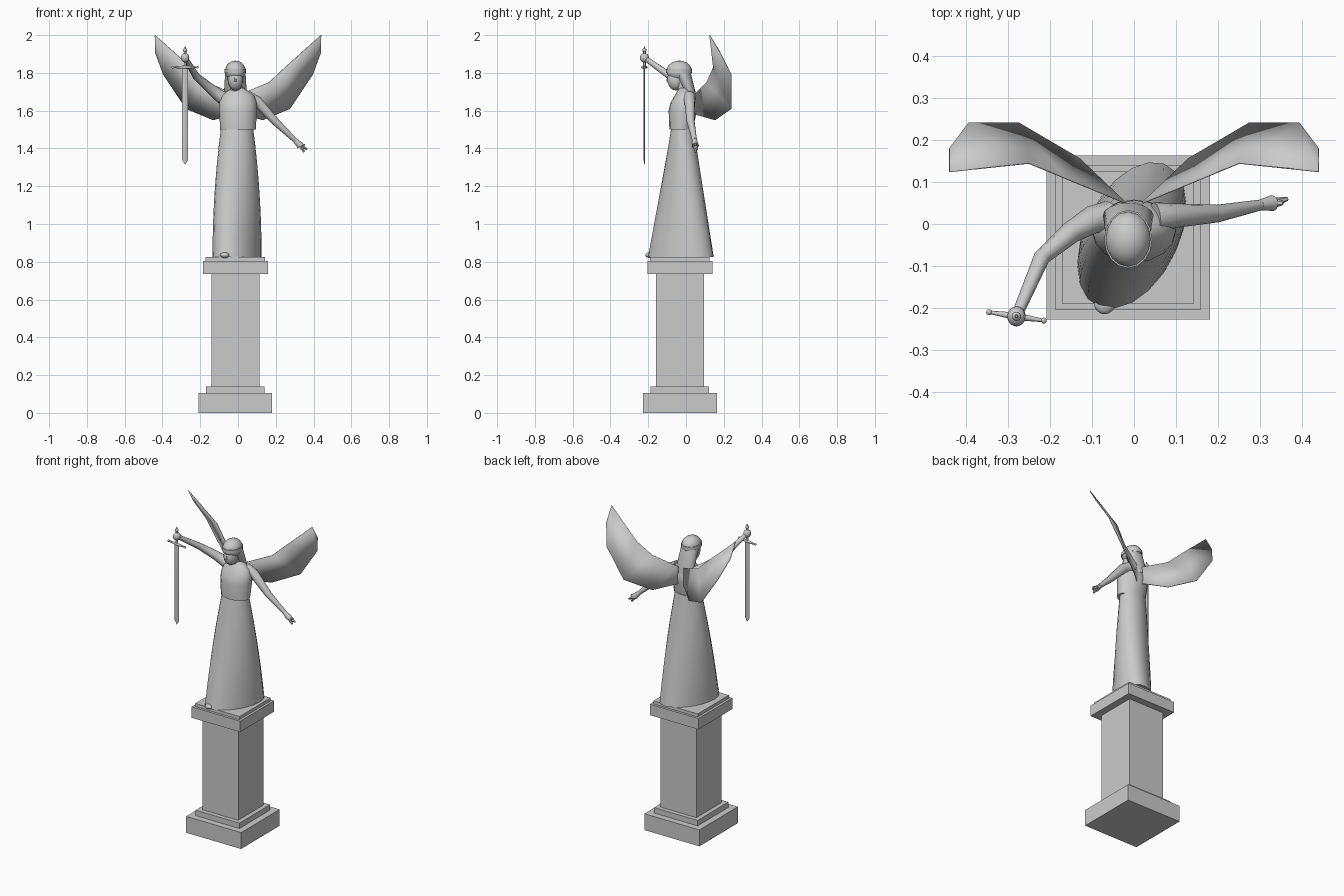
import bpy, bmesh, math
from mathutils import Vector, Matrix

cube = bpy.data.objects.get("Cube")
if cube:
    bpy.data.objects.remove(cube, do_unlink=True)

stone = bpy.data.materials.new("grey stone")
stone.use_nodes = True
grey = (.6, .6, .6, 1)
stone.diffuse_color = grey
stone.node_tree.nodes["Principled BSDF"].inputs["Base Color"].default_value = grey


def finish(name, bm, sharp_angle=50):
    """Turn a bmesh into a named stone object, smooth below the sharp angle."""
    bmesh.ops.recalc_face_normals(bm, faces=bm.faces)
    mesh = bpy.data.meshes.new(name)
    for face in bm.faces:
        face.smooth = True
    bm.to_mesh(mesh)
    bm.free()
    mesh.set_sharp_from_angle(angle=math.radians(sharp_angle))
    mesh.materials.append(stone)
    obj = bpy.data.objects.new(name, mesh)
    bpy.context.collection.objects.link(obj)
    return obj


def skin(name, rings, sharp_angle=50):
    """Bridge equal-length rings of points and cap both ends."""
    bm = bmesh.new()
    rows = [[bm.verts.new(point) for point in ring] for ring in rings]
    for lower, upper in zip(rows, rows[1:]):
        for i in range(len(lower)):
            bm.faces.new((lower[i - 1], lower[i], upper[i], upper[i - 1]))
    bm.faces.new(rows[0])
    bm.faces.new(rows[-1])
    return finish(name, bm, sharp_angle)


def ellipse(centre, wide, deep, shear=0, sides=16):
    """Level ellipse; shear slides its right half backwards."""
    ring = []
    for i in range(sides):
        turn = math.tau * i / sides
        across, along = math.cos(turn), math.sin(turn)
        ring.append(centre + Vector((wide * across, deep * along + shear * across, 0)))
    return ring


def loft(name, x, y, sections, lean=0, sides=16, sharp_angle=50):
    """Stack (height, half width, half depth) ellipses on a line leaning back by lean."""
    base = sections[0][0]
    return skin(name, [ellipse(Vector((x, y + lean * (z - base), z)), wide, deep, sides=sides)
                       for z, wide, deep in sections], sharp_angle)


def tube(name, path, start, end, sides=10):
    """Round limb along a path, its radius tapering evenly from start to end."""
    points = [Vector(point) for point in path]
    last = len(points) - 1
    rings = []
    for i, point in enumerate(points):
        way = points[min(i + 1, last)] - points[max(i - 1, 0)]
        facing = way.to_track_quat('Z', 'Y')
        radius = start + (end - start) * i / last
        flat = ellipse(Vector(), radius, radius, sides=sides)
        rings.append([point + facing @ offset for offset in flat])
    return skin(name, rings)


def blob(name, centre, size):
    bm = bmesh.new()
    place = Matrix.Translation(centre) @ Matrix.Diagonal((*size, 1))
    bmesh.ops.create_uvsphere(bm, u_segments=16, v_segments=10, radius=1, matrix=place)
    return finish(name, bm)


def mix(low, high, amount):
    return low + (high - low) * amount


# Pedestal: square blocks stacked from the ground (width, height)
blocks = {"pedestal_base": (.39, .105), "pedestal_lower_step": (.31, .035),
          "pedestal_column": (.255, .595), "pedestal_cap": (.345, .07),
          "pedestal_top_step": (.315, .02)}
floor = 0
for name, (width, height) in blocks.items():
    bm = bmesh.new()
    place = Matrix.Translation((-.014, -.032, floor + height / 2))
    bmesh.ops.create_cube(bm, size=1, matrix=place @ Matrix.Diagonal((width, width, height, 1)))
    finish(name, bm)
    floor += height

# Long skirt: the hem is swept diagonally and straightens towards the waist
steps = 7
skirt_rings = []
for step in range(steps + 1):
    rise = step / steps
    centre = Vector((-.005, mix(-.027, -.018, rise), mix(floor, 1.51, rise)))
    skirt_rings.append(ellipse(centre, mix(.13, .085, rise ** 2), mix(.16, .06, rise),
                               shear=mix(.07, 0, rise), sides=20))
skin("skirt", skirt_rings)
blob("shoe", (-.07, -.19, floor + .01), (.025, .025, .015))

# Bodice with an overhanging lower edge, and neck
loft("bodice", 0, -.026, [(1.5, .094, .062), (1.6, .1, .075), (1.64, .1, .07),
                          (1.68, .085, .05), (1.7, .06, .04), (1.72, .03, .03)], lean=.09)
loft("neck", -.01, -.01, [(1.69, .03, .03), (1.76, .03, .03)], lean=-.3)

# Head: face, nose, scalp, diadem, and hair falling down the back
head_x = -.014
blob("face", (head_x, -.054, 1.765), (.041, .045, .058))
tube("nose", [(head_x, -.09, 1.79), (head_x, -.1, 1.755)], .003, .007, sides=6)
blob("scalp", (head_x, -.036, 1.81), (.055, .067, .055))
loft("diadem", head_x, -.036, [(1.8, .057, .069), (1.82, .057, .069)])
loft("hair", head_x, .04, [(1.65, .035, .015), (1.7, .06, .03), (1.8, .054, .045)], lean=-.4)

# Raised right arm and fist
hilt = Vector((-.28, -.22, 1.83))
fist = hilt + Vector((0, 0, .05))
tube("right_arm", [(-.06, .015, 1.655), (-.1, .01, 1.68), (-.15, -.02, 1.72),
                   (-.22, -.08, 1.78), fist], .04, .013)
blob("right_fist", fist, (.022, .024, .025))

# Lowered left arm and open hand
wrist = Vector((.3, .045, 1.445))
palm = wrist + Vector((.03, .005, -.03))
tube("left_arm", [(.05, .015, 1.67), (.1, .02, 1.65), (.2, .025, 1.54), wrist], .037, .013)
tube("left_palm", [wrist, palm], .013, .019)
fingers = {"left_thumb": (.025, 0, .005), "left_upper_fingers": (.035, .01, -.02),
           "left_lower_fingers": (.02, 0, -.035)}
for name, reach in fingers.items():
    tube(name, [palm, palm + Vector(reach)], .013, .005, sides=6)

# Sword hanging point down from the fist
loft("sword_blade", hilt.x, hilt.y, [(1.315, .001, .001), (1.34, .016, .004),
                                     (hilt.z, .016, .004)], sides=4, sharp_angle=20)
for side, word in ((-1, "right"), (1, "left")):
    end = hilt + side * Vector((.065, -.01, 0))
    tube(word + "_sword_guard", [hilt, end], .009, .004, sides=8)
    blob(word + "_guard_knob", end, (.007, .007, .007))
pommel = hilt + Vector((0, 0, .09))
tube("sword_grip", [hilt, pommel], .007, .007, sides=8)
blob("sword_pommel", pommel, (.011, .011, .011))
tube("sword_finial", [pommel, pommel + Vector((0, 0, .02))], .006, .003, sides=6)

# Wings: thin curved sheets between a leading and a trailing edge, mirrored
leading = [(.02, .05, 1.69), (.165, .11, 1.75), (.25, .145, 1.83), (.44, .125, 2)]
trailing = [(.02, .05, 1.58), (.13, .155, 1.55), (.275, .24, 1.61), (.395, .24, 1.79)]
wing_corner = (.44, .18, 1.91)
for side, word in ((-1, "right"), (1, "left")):
    bm = bmesh.new()
    front, back, tip = ([bm.verts.new((side * x, y, z)) for x, y, z in edge]
                        for edge in (leading, trailing, [wing_corner]))
    for i in range(len(front) - 1):
        bm.faces.new((front[i], front[i + 1], back[i + 1], back[i]))
    bm.faces.new((front[-1], tip[0], back[-1]))
    wing = finish(word + "_wing", bm, sharp_angle=60)
    thick = wing.modifiers.new("thickness", 'SOLIDIFY')
    thick.thickness = .004
    thick.offset = 0
